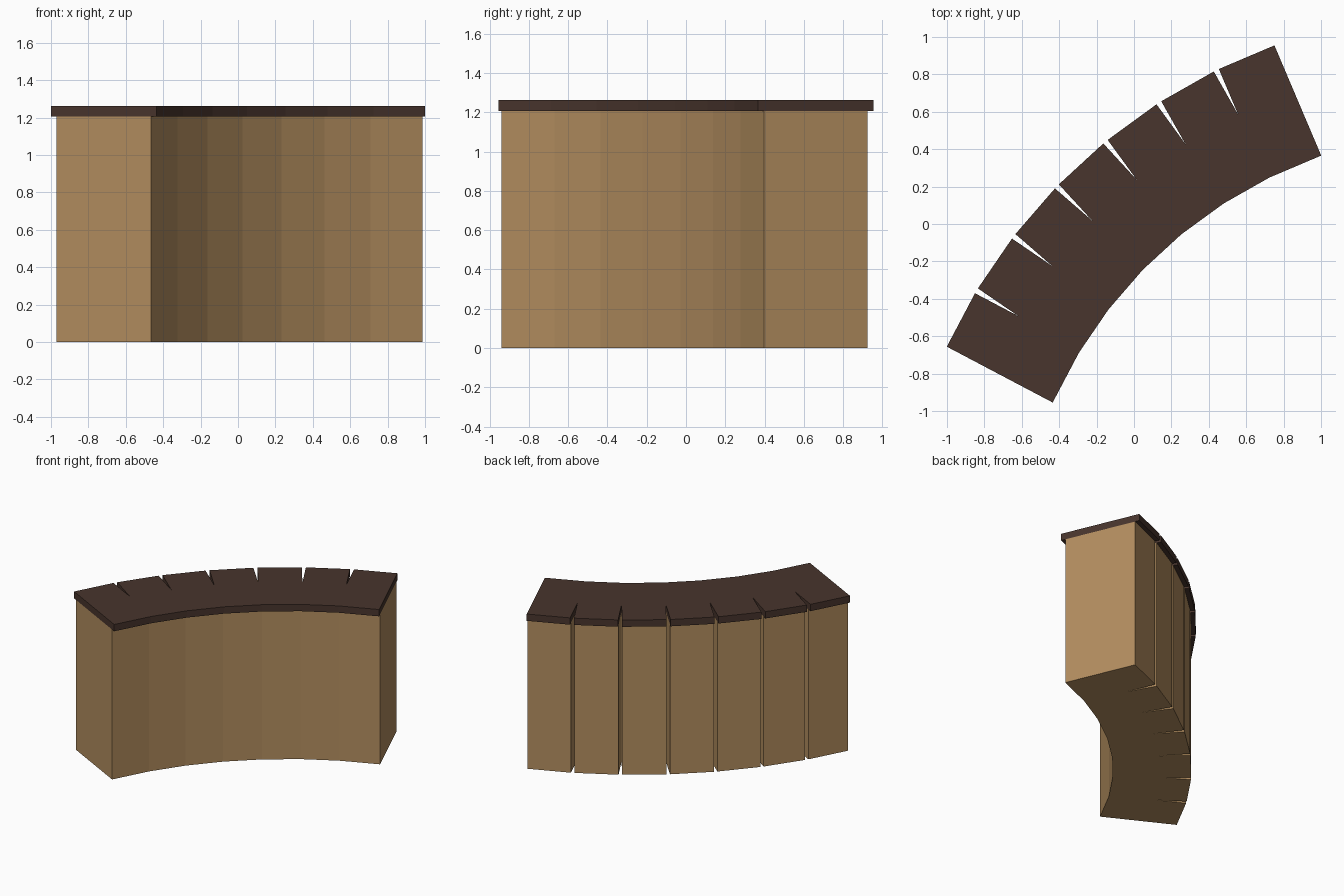
import bpy, math
from mathutils import Matrix, Vector

if "Cube" in bpy.data.objects:
    bpy.data.objects.remove(bpy.data.objects["Cube"])

SEGMENTS = 7
STEP = math.radians(6.53)          # turn between neighbouring segments
MID = math.radians(132.6)          # outward direction of the middle segment
CENTRE = Vector((1.812, -1.957))   # centre of the arc
R_IN, R_OUT = 2.455, 3.095         # inner and outer edge of the worktop
WIDTH = 0.323                      # segment width along the arc
INSET = 0.034                      # worktop overhang on both long sides
H_BODY, H_TOP = 1.207, 1.262


def material(name, colour):
    m = bpy.data.materials.new(name)
    m.diffuse_color = (*colour, 1)
    m.use_nodes = True
    m.node_tree.nodes["Principled BSDF"].inputs["Base Color"].default_value = m.diffuse_color
    return m


def block(name, angle, r0, r1, z0, z1, mat):
    """Box spanning r0..r1 from the arc centre, facing along the angle."""
    bpy.ops.mesh.primitive_cube_add(size=1)
    ob = bpy.context.object
    ob.name = name
    ob.data.transform(Matrix.Diagonal((r1 - r0, WIDTH, z1 - z0, 1)))
    r = (r0 + r1) / 2
    ob.location = (CENTRE.x + r * math.cos(angle),
                   CENTRE.y + r * math.sin(angle), (z0 + z1) / 2)
    ob.rotation_euler.z = angle
    ob.data.materials.append(mat)


wood = material("light_wood", (0.45, 0.27, 0.115))
dark = material("dark_wood", (0.065, 0.035, 0.026))

# Straight counter units fanned along the arc, each with its own worktop
for i in range(SEGMENTS):
    a = MID + (i - (SEGMENTS - 1) / 2) * STEP
    block(f"counter_body_{i + 1}", a, R_IN + INSET, R_OUT - INSET, 0, H_BODY, wood)
    block(f"counter_top_{i + 1}", a, R_IN, R_OUT, H_BODY, H_TOP, dark)
